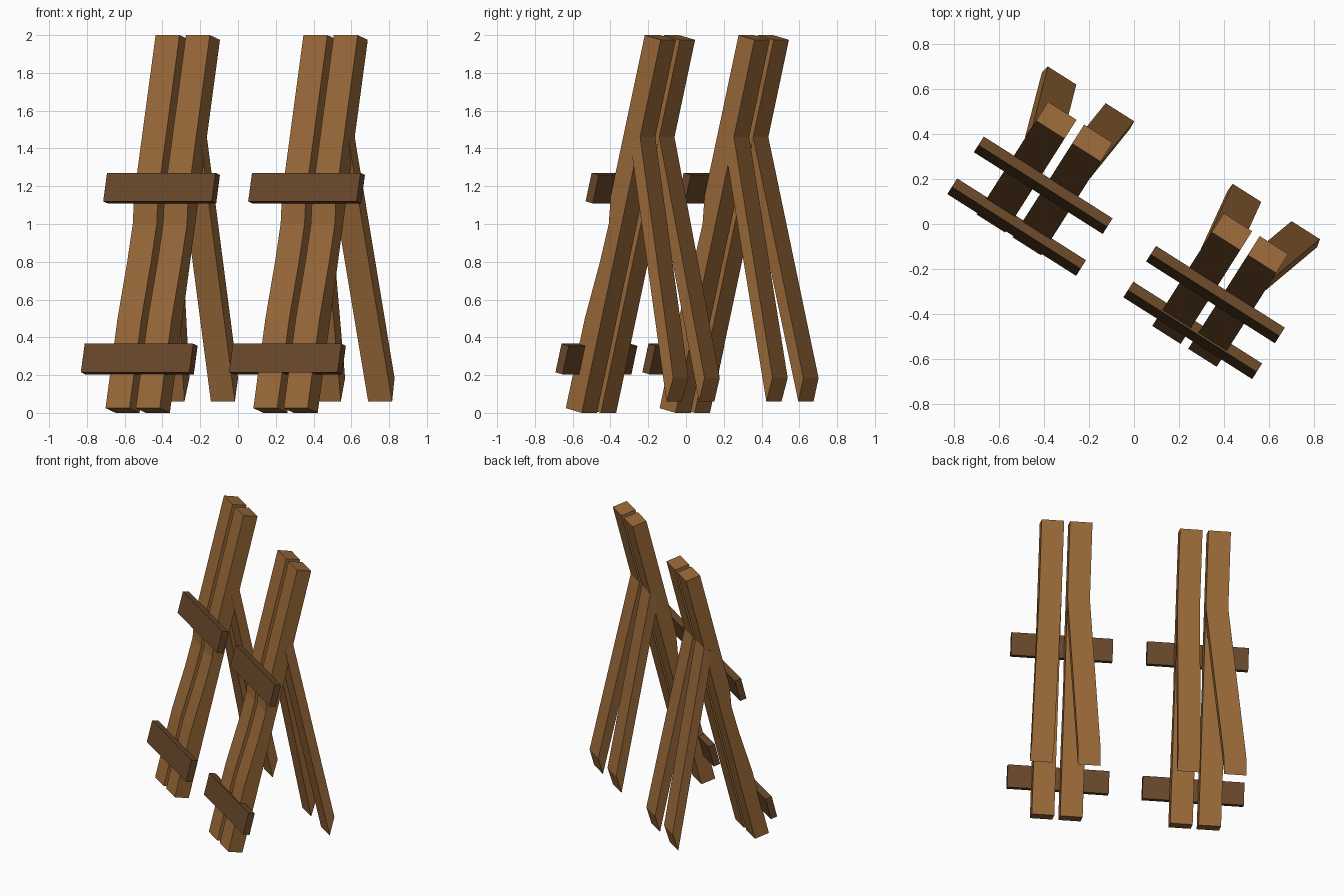
import bpy, bmesh, math
from mathutils import Vector

if "Cube" in bpy.data.objects:
    bpy.data.objects.remove(bpy.data.objects["Cube"])

# Horizontal axes of the barricade: U runs along the planks, V points to the back
ANG = math.radians(-32.4)
U = Vector((math.cos(ANG), math.sin(ANG), 0))
V = Vector((-math.sin(ANG), math.cos(ANG), 0))


def material(name, rgb):
    m = bpy.data.materials.new(name)
    m.diffuse_color = (*rgb, 1)
    m.use_nodes = True
    m.node_tree.nodes["Principled BSDF"].inputs["Base Color"].default_value = m.diffuse_color
    return m


WOOD = material("wood", (0.32, 0.14, 0.04))
DARK = material("dark_wood", (0.14, 0.065, 0.023))


def prism(name, profile, u, width, mat, splay=0.0):
    """Extrude a (v, z) side profile along U; splay slides the foot sideways."""
    bm = bmesh.new()
    sides = []
    for s in (-0.5, 0.5):
        sides.append([bm.verts.new(
            U * (u + s * width + splay * (1.46 - z) / 1.275) + V * v + Vector((0, 0, z)))
            for v, z in profile])
    a, b = sides
    bm.faces.new(a)
    bm.faces.new(b[::-1])
    for i in range(len(a)):
        j = (i + 1) % len(a)
        bm.faces.new((a[i], b[i], b[j], a[j]))
    bmesh.ops.recalc_face_normals(bm, faces=bm.faces)
    me = bpy.data.meshes.new(name)
    bm.to_mesh(me)
    bm.free()
    me.materials.append(mat)
    bpy.context.collection.objects.link(bpy.data.objects.new(name, me))


def front(z, dent=0.0):
    return (0.155 - 0.2506 * (2 - z) + dent, z)


def bar_profile(v, z, h=0.156, t=0.046):
    """Rectangle tilted to lie on the leaning posts."""
    a = math.atan(0.2506)
    c, s = math.cos(a), math.sin(a)
    return [(v + x * c + y * s, z - x * s + y * c)
            for x, y in ((-t/2, -h/2), (t/2, -h/2), (t/2, h/2), (-t/2, h/2))]


# Leaning post with a shallow worn dent in the front
POST = [(0.255, 1.975), (-0.24, 0.0), front(0.025), front(0.5),
        front(0.8, 0.02), front(1.0, 0.025), front(1.15), front(2.0)]
# Thin rear prop with a slanted foot
PROP = [(0.126, 1.46), (0.387, 0.185), (0.35, 0.06), (0.066, 1.43)]

# Per unit: centre, prop splays, plank centre, lower plank offset
units = [("left", -0.445, (-0.085, 0.03), -0.434, -0.292),
         ("right", 0.482, (-0.036, 0.084), 0.475, -0.26)]
for side, uc, splays, ub, vlow in units:
    for n, (off, splay) in enumerate(zip((-0.095, 0.095), splays), 1):
        prism(f"{side}_post_{n}", POST, uc + off, 0.15, WOOD)
        prism(f"{side}_rear_prop_{n}", PROP, uc + off, 0.15, WOOD, splay)
    prism(f"{side}_upper_plank", bar_profile(-0.071, 1.19), ub, 0.68, DARK)
    prism(f"{side}_lower_plank", bar_profile(vlow, 0.285), ub, 0.68, DARK)
